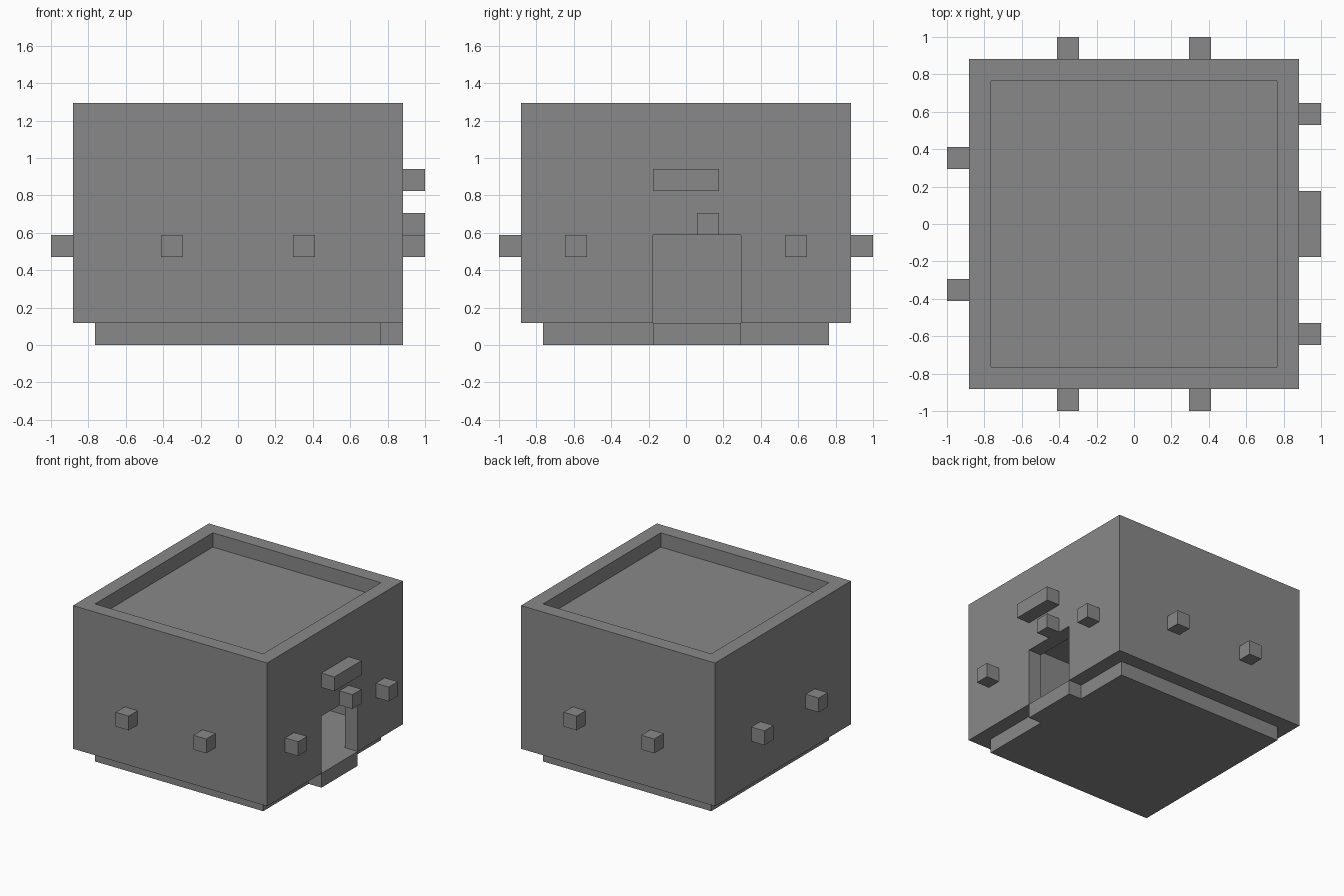
import bpy
import bmesh

if "Cube" in bpy.data.objects:
    bpy.data.objects.remove(bpy.data.objects["Cube"], do_unlink=True)

U = 2 / 17  # block size

grey = bpy.data.materials.new("stone_grey")
grey.use_nodes = True
colour = (0.25, 0.25, 0.25, 1)
grey.diffuse_color = colour
grey.node_tree.nodes["Principled BSDF"].inputs["Base Color"].default_value = colour


def box(name, x, y, z):
    """Box from (min, max) ranges in blocks."""
    bm = bmesh.new()
    bmesh.ops.create_cube(bm, size=1)
    for v in bm.verts:
        v.co = [r[0 if c < 0 else 1] * U for c, r in zip(v.co, (x, y, z))]
    mesh = bpy.data.meshes.new(name)
    bm.to_mesh(mesh)
    bm.free()
    mesh.materials.append(grey)
    obj = bpy.data.objects.new(name, mesh)
    bpy.context.collection.objects.link(obj)
    return obj


def cut(target, cutter):
    """Subtract a cutter, bake the result and drop the cutter."""
    cutter.hide_render = True
    mod = target.modifiers.new("cut", "BOOLEAN")
    mod.operation = "DIFFERENCE"
    mod.solver = "EXACT"
    mod.object = cutter
    bpy.context.view_layer.objects.active = target
    bpy.ops.object.modifier_apply(modifier=mod.name)
    bpy.data.objects.remove(cutter, do_unlink=True)


OUT, INN = 7.5, 6.5        # outer and inner half widths
outer, inner = (-OUT, OUT), (-INN, INN)
door = (-1.5, 2.5)

# Foundation doubles as the floor, with a doorstep
box("foundation", inner, inner, (0, 1))
box("doorstep", (INN, OUT), door, (0, 1))

# Hollow house body with sunken roof and doorway
body = box("house_body", outer, outer, (1, 11))
cut(body, box("roof_cutter", inner, inner, (10, 12)))
cut(body, box("room_cutter", inner, inner, (0, 9)))
cut(body, box("door_cutter", (6, 8), door, (0, 5)))

# Sign and lamp over the door
side = (OUT, OUT + 1)
box("door_sign", side, (-1.5, 1.5), (7, 8))
box("door_lamp", side, (0.5, 1.5), (5, 6))

# Wall lamps, two on each side
lamp_z = (4, 5)
for s, place in ((-1, "right"), (1, "left")):
    near = (s * 3 - 0.5, s * 3 + 0.5)
    far = (s * 5 - 0.5, s * 5 + 0.5)
    back = (OUT, OUT + 1)
    front = (-OUT - 1, -OUT)
    box("front_lamp_" + place, near, front, lamp_z)
    box("back_lamp_" + place, near, back, lamp_z)
    end = "front" if s < 0 else "back"
    box("right_wall_lamp_" + end, front, near, lamp_z)
    box("door_wall_lamp_" + end, back, far, lamp_z)
